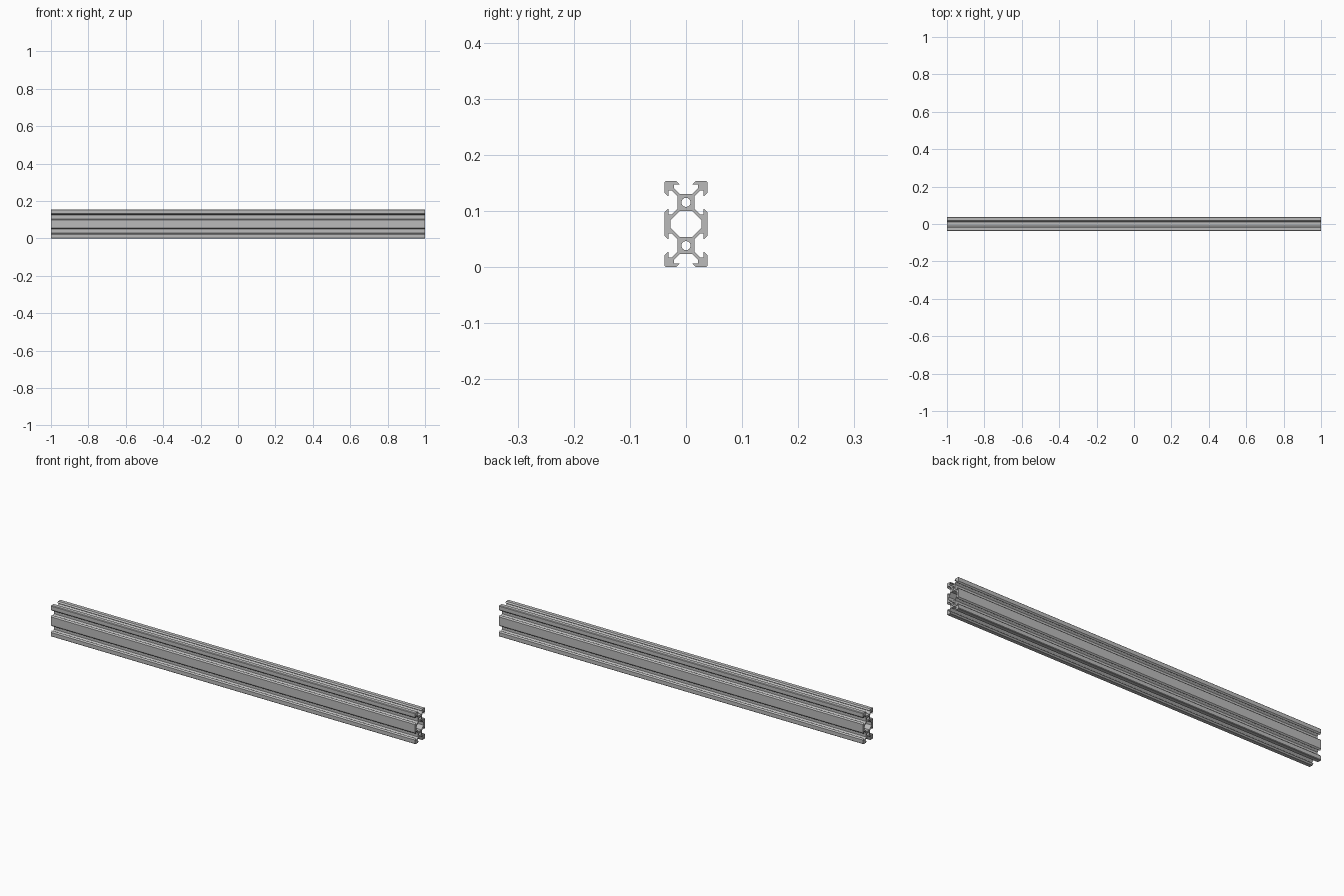
import bpy
import bmesh
from math import cos, sin, tau

cube = bpy.data.objects.get("Cube")
if cube:
    bpy.data.objects.remove(cube, do_unlink=True)

UNIT = 0.00385     # one millimetre of the cross-section
HALF = 10          # half of one square rail module
LENGTH = 2.0

aluminium = bpy.data.materials.new("aluminium grey")
aluminium.use_nodes = True
colour = (0.5, 0.5, 0.5, 1)
aluminium.diffuse_color = colour
aluminium.node_tree.nodes["Principled BSDF"].inputs["Base Color"].default_value = colour


def mirrored(quarter):
    """Complete a closed loop from its quarter, listed from top to side."""
    half = quarter + [(y, -z) for y, z in reversed(quarter)]
    return half + [(-y, z) for y, z in reversed(half)]


def circle(centre_z, radius, count=32):
    return [(radius * cos(tau * i / count), centre_z + radius * sin(tau * i / count))
            for i in range(count)]


# Half of one V-slot as (sideways, outward) from the module centre
slot = [(2.84, 3.9), (5.5, 6.56), (5.5, 8.2), (2.95, 8.2), (2.95, 8.37), (4.58, HALF)]

# Outer outline: end slot, chamfered corner, then the side slot
outline = mirrored(
    [(a, HALF + o) for a, o in slot]
    + [(9.3, 2 * HALF), (HALF, 19.3)]
    + [(o, HALF + a) for a, o in reversed(slot)]
    + [(o, HALF - a) for a, o in slot])

# Octagonal hollow between the cores, and a round bore in each core
hollow = mirrored([(2.84, 6.1), (7.1, 1.84)])
loops = [outline, hollow, circle(HALF, 2.1), circle(-HALF, 2.1)]

# Fill the cross-section and extrude it along x
bm = bmesh.new()
for loop in loops:
    verts = [bm.verts.new((-LENGTH / 2, y * UNIT, (z + 2 * HALF) * UNIT)) for y, z in loop]
    for i, vert in enumerate(verts):
        bm.edges.new((verts[i - 1], vert))
bmesh.ops.triangle_fill(bm, use_beauty=True, use_dissolve=False, edges=bm.edges[:])
grown = bmesh.ops.extrude_face_region(bm, geom=bm.faces[:], use_keep_orig=True)
moved = [g for g in grown["geom"] if isinstance(g, bmesh.types.BMVert)]
bmesh.ops.translate(bm, verts=moved, vec=(LENGTH, 0, 0))
bmesh.ops.recalc_face_normals(bm, faces=bm.faces[:])

mesh = bpy.data.meshes.new("slotted_rail")
bm.to_mesh(mesh)
bm.free()
mesh.materials.append(aluminium)
rail = bpy.data.objects.new("slotted_rail", mesh)
bpy.context.collection.objects.link(rail)

# Smooth bores, crisp profile edges
bpy.ops.object.select_all(action="DESELECT")
rail.select_set(True)
bpy.context.view_layer.objects.active = rail
bpy.ops.object.shade_smooth_by_angle(angle=0.5)
